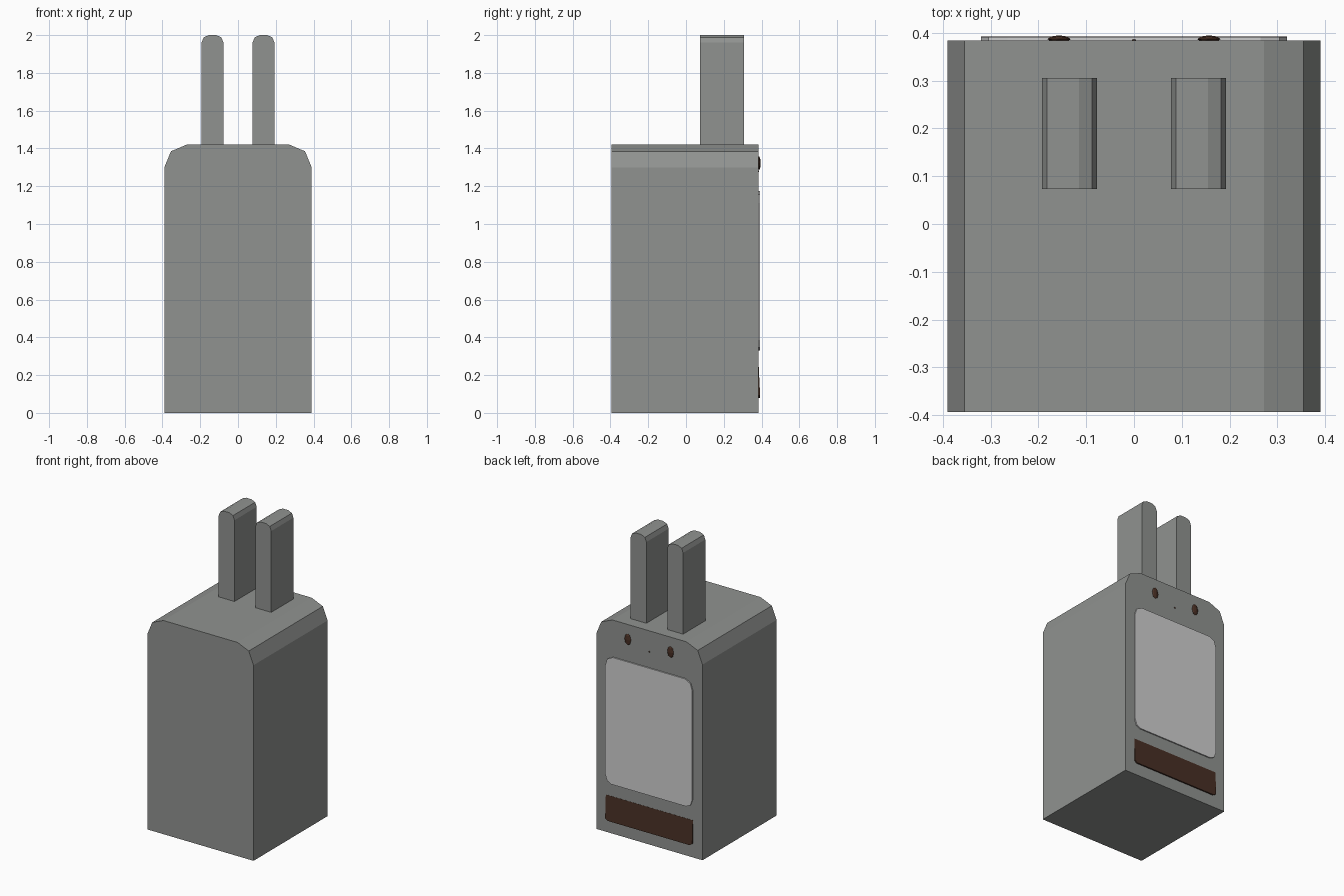
import bpy, bmesh, math

if "Cube" in bpy.data.objects:
    bpy.data.objects.remove(bpy.data.objects["Cube"])


def material(name, rgb):
    m = bpy.data.materials.new(name)
    m.diffuse_color = (*rgb, 1)
    m.use_nodes = True
    m.node_tree.nodes["Principled BSDF"].inputs["Base Color"].default_value = m.diffuse_color
    return m


GREY = material("grey", (0.28, 0.29, 0.28))
PALE = material("pale grey", (0.63, 0.63, 0.63))
BROWN = material("dark brown", (0.066, 0.029, 0.018))


def finish(bm, name, mat):
    bmesh.ops.recalc_face_normals(bm, faces=bm.faces)
    me = bpy.data.meshes.new(name)
    bm.to_mesh(me)
    bm.free()
    me.materials.append(mat)
    ob = bpy.data.objects.new(name, me)
    bpy.context.collection.objects.link(ob)
    return ob


def extrude_profile(name, half, cx, y0, y1, mat, slope=None):
    """Mirror a half outline (x, z) and extrude it along y; slope sets the back y by height."""
    outline = half + [(-x, z) for x, z in reversed(half)]
    bm = bmesh.new()
    a = [bm.verts.new((cx + x, y0, z)) for x, z in outline]
    b = [bm.verts.new((cx + x, slope(z) if slope else y1, z)) for x, z in outline]
    bm.faces.new(a)
    bm.faces.new(b)
    n = len(outline)
    for i in range(n):
        j = (i + 1) % n
        bm.faces.new((a[i], a[j], b[j], b[i]))
    return finish(bm, name, mat)


def ellipsoid(name, loc, size, mat):
    bm = bmesh.new()
    bmesh.ops.create_uvsphere(bm, u_segments=8, v_segments=4, radius=1)
    bmesh.ops.scale(bm, vec=size, verts=bm.verts)
    bmesh.ops.translate(bm, vec=loc, verts=bm.verts)
    return finish(bm, name, mat)


BACK = 0.384

# Body block with chamfered shoulders
extrude_profile("body", [(0.39, 0), (0.39, 1.30), (0.355, 1.385), (0.272, 1.42)],
                0, -0.394, BACK, GREY)

# Two upright ears
for side, cx in (("left", -0.135), ("right", 0.135)):
    extrude_profile(side + "_ear",
                    [(0.058, 1.41), (0.058, 1.96), (0.047, 1.988), (0.020, 2.0)],
                    cx, 0.073, 0.306, GREY)

# Pale belly plate with rounded corners
extrude_profile("belly_plate",
                [(0.275, 0.33), (0.305, 0.345), (0.32, 0.385),
                 (0.32, 1.11), (0.305, 1.155), (0.265, 1.175)],
                0, BACK - 0.004, BACK + 0.008, PALE)

# Brown foot strip, leaning out towards the bottom
extrude_profile("foot_strip",
                [(0.30, 0.08), (0.32, 0.092), (0.32, 0.247)],
                0, BACK - 0.004, 0, BROWN,
                slope=lambda z: BACK + 0.001 + 0.008 * (0.247 - z) / 0.167)

# Eyes and tiny nose
for side, x in (("left", -0.157), ("right", 0.157)):
    ellipsoid(side + "_eye", (x, 0.387, 1.322), (0.024, 0.008, 0.038), BROWN)
ellipsoid("nose", (0, BACK, 1.28), (0.005, 0.003, 0.005), BROWN)
